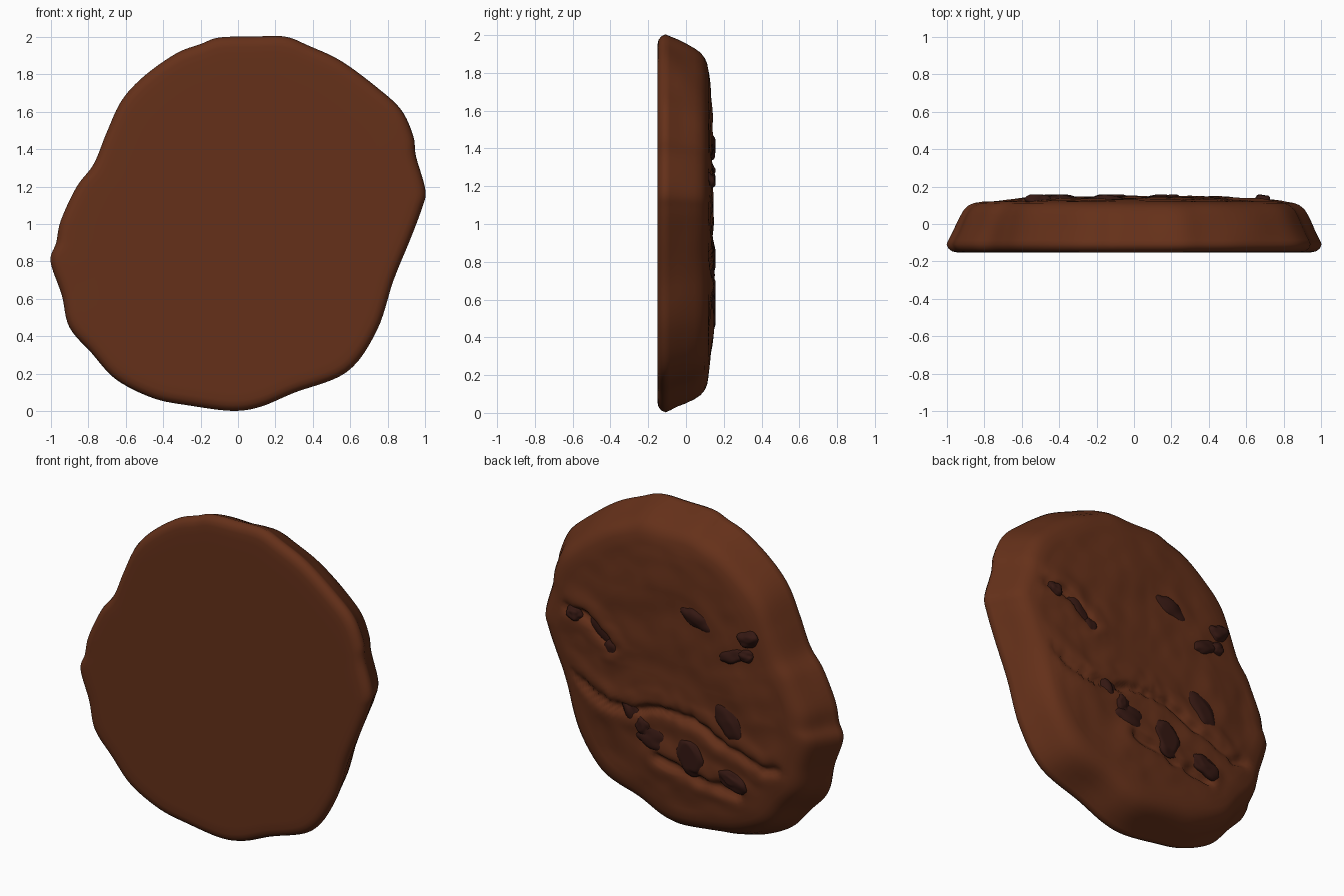
import bpy, bmesh, math
from mathutils import Vector, noise
from mathutils.geometry import intersect_point_line

if "Cube" in bpy.data.objects:
    bpy.data.objects.remove(bpy.data.objects["Cube"])

# irregular rim outline (x, z), counter-clockwise
OUTLINE = [(1, 1.18), (.95, 1.36), (.935, 1.47), (.87, 1.61), (.74, 1.73), (.55, 1.87),
           (.38, 1.95), (.25, 2), (.08, 2), (-.1, 1.995), (-.2, 1.96), (-.33, 1.91),
           (-.5, 1.79), (-.62, 1.66), (-.7, 1.49), (-.77, 1.32), (-.86, 1.2),
           (-.945, 1.02), (-.97, .9), (-1, .8), (-.94, .62), (-.9, .45), (-.78, .31),
           (-.65, .17), (-.45, .07), (-.25, .03), (-.03, .003), (.12, .025), (.3, .1),
           (.58, .21), (.74, .43), (.83, .7), (.92, .92), (.98, 1.08)]
# edge profile from flat base to back face: (scale, y)
EDGE = [(.90, -.152), (.945, -.151), (.97, -.146), (.99, -.131), (1, -.108), (.99, -.085),
        (.972, -.045), (.952, 0), (.93, .045), (.908, .078), (.88, .1), (.85, .112), (.81, .119)]
CRACKS = [[(.9, .95), (.66, .83), (.45, .74), (.3, .74), (.08, .8), (-.14, .79), (-.32, .7),
           (-.48, .66), (-.62, .6), (-.78, .63)],
          [(.78, 1.26), (.6, 1.24), (.42, 1.1)], [(.1, .5), (-.15, .44), (-.45, .4)]]
# chips: x, z, half length, half width, tilt in degrees
CHIPS = [(.5, 1.17, .12, .065, 60), (.42, 1.08, .055, .06, 0), (.68, 1.23, .05, .04, 20),
         (-.16, 1.42, .12, .06, 25), (-.51, 1.385, .075, .05, -10), (-.40, 1.25, .10, .045, -20),
         (-.50, 1.28, .06, .04, 0), (-.39, .83, .13, .075, 50), (.29, .73, .085, .05, 65),
         (.15, .60, .11, .075, 10), (.20, .66, .07, .06, 60), (-.12, .555, .12, .085, 60),
         (-.41, .48, .10, .055, 20)]
SEG, FACE_RINGS = 204, 44
CENTRE = Vector((0, 1))


def material(name, rgb):
    m = bpy.data.materials.new(name)
    m.diffuse_color = (*rgb, 1)
    m.use_nodes = True
    m.node_tree.nodes["Principled BSDF"].inputs["Base Color"].default_value = m.diffuse_color
    return m


def rim(i):
    """Closed Catmull-Rom spline through the outline."""
    n = len(OUTLINE)
    k, t = divmod(i / SEG * n, 1)
    a, b, c, d = (Vector(OUTLINE[(int(k) + j) % n]) for j in (-1, 0, 1, 2))
    return .5 * (2 * b + (c - a) * t + (2*a - 5*b + 4*c - d) * t*t + (3*b - a - 3*c + d) * t**3)


def crack_depth(x, z):
    p, best = Vector((x, z, 0)), 9
    for line in CRACKS:
        for a, b in zip(line, line[1:]):
            a, b = Vector((*a, 0)), Vector((*b, 0))
            t = max(0, min(1, intersect_point_line(p, a, b)[1]))
            best = min(best, (p - a.lerp(b, t)).length)
    best += .02 * noise.noise(p * 14)
    return .028 * math.exp(-(best / .022) ** 2) - .008 * math.exp(-((best - .07) / .05) ** 2)


def back_height(x, z, s):
    """Height of the baked face, with lumps and cracks."""
    p = Vector((x, z, 0))
    y = .119 + .018 * min(1, (.81 - s) / .25)
    lumps = .011 * noise.noise(p * 3.2) + .006 * noise.noise(p * 8 + Vector((3, 1, 2)))
    return y + (lumps - crack_depth(x, z)) * max(0, min(1, (.84 - s) / .12))


def finish(bm, name, mat):
    me = bpy.data.meshes.new(name)
    bmesh.ops.recalc_face_normals(bm, faces=bm.faces)
    for f in bm.faces:
        f.smooth = True
    bm.to_mesh(me)
    bm.free()
    ob = bpy.data.objects.new(name, me)
    bpy.context.collection.objects.link(ob)
    me.materials.append(mat)
    return ob


dough = material("dough", (.13, .03, .01))
chocolate = material("chocolate", (.035, .009, .006))

# cookie body: rings from base centre, round the edge, to the back face centre
bm = bmesh.new()
outline = [rim(i) for i in range(SEG)]
levels = [(s, -.152) for s in (.2, .4, .6, .8)] + EDGE
levels += [(.81 * (1 - k / FACE_RINGS), None) for k in range(1, FACE_RINGS)]
rings = []
for s, y in levels:
    ring = []
    for p in outline:
        q = CENTRE + (p - CENTRE) * s
        h = back_height(*q, s) if y is None else y
        if y is not None and -.07 < y < .115:
            # gentle waviness of the side wall
            w = .012 * noise.noise(Vector((q.x * 4, y * 6, q.y * 4)))
            q = q + (q - CENTRE).normalized() * w
        ring.append(bm.verts.new((q.x, h, q.y)))
    rings.append(ring)
for r0, r1 in zip(rings, rings[1:]):
    for i in range(SEG):
        j = (i + 1) % SEG
        bm.faces.new((r0[i], r0[j], r1[j], r1[i]))
for ring, y in ((rings[0], -.152), (rings[-1], back_height(0, 1, 0))):
    c = bm.verts.new((0, y, 1))
    for i in range(SEG):
        bm.faces.new((c, ring[i], ring[(i + 1) % SEG]))
finish(bm, "cookie_body", dough)

# chocolate chips: lumpy flattened blobs sunk in the back face
for n, (x, z, a, b, tilt) in enumerate(CHIPS):
    bm = bmesh.new()
    bmesh.ops.create_icosphere(bm, subdivisions=4, radius=1)
    ca, sa = math.cos(math.radians(tilt)), math.sin(math.radians(tilt))
    base = back_height(x, z, .5) - .018
    for v in bm.verts:
        d = v.co * (1 + .28 * noise.noise(v.co * 1.3 + Vector((n * 5.3, 0, 0))))
        u, w = d.x * a, d.z * b
        v.co = (x + u * ca - w * sa, min(base + d.y * .036, .157), z + u * sa + w * ca)
    finish(bm, f"chocolate_chip_{n + 1}", chocolate)
